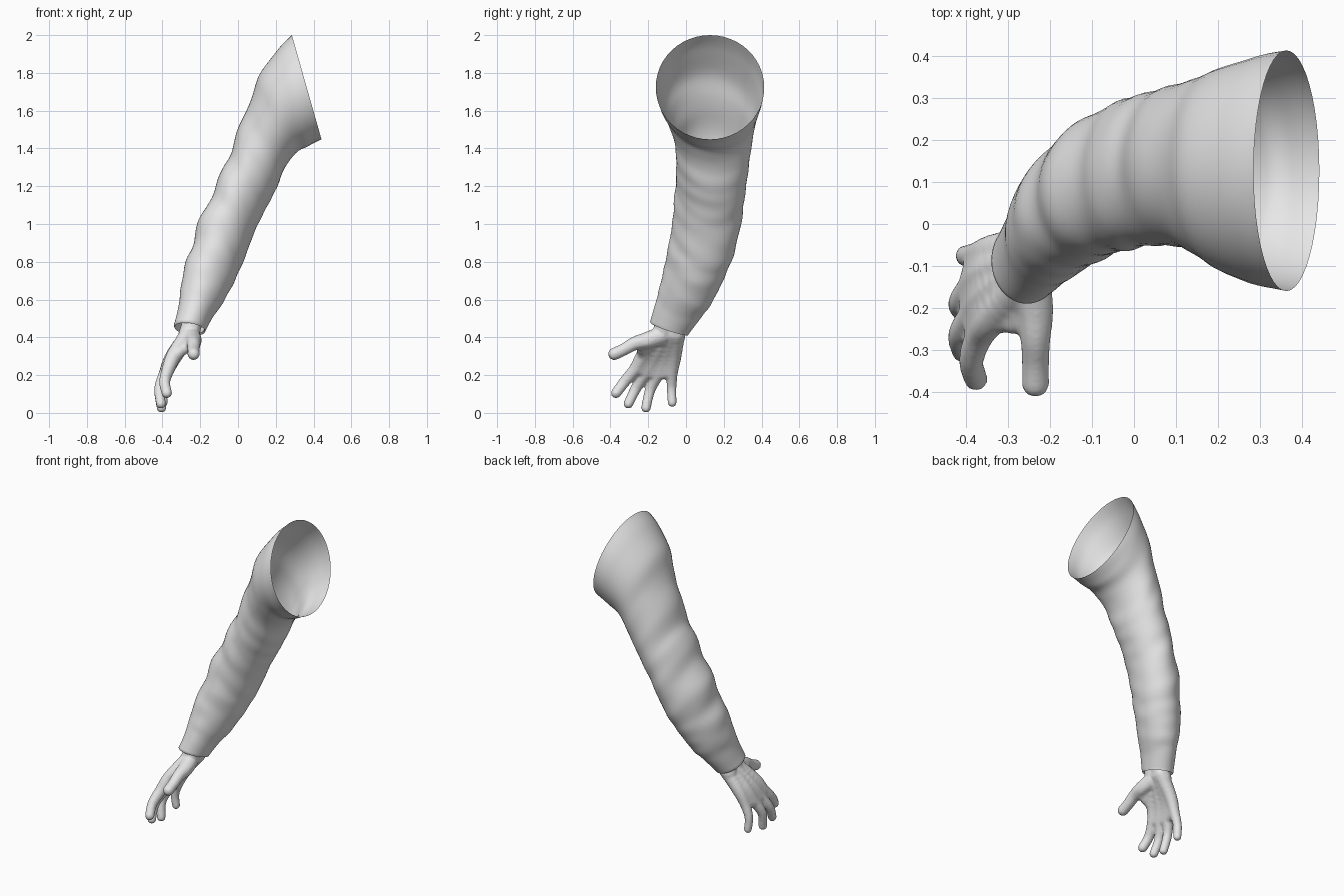
import bpy, bmesh, math
from mathutils import Vector, Matrix, noise

if "Cube" in bpy.data.objects:
    bpy.data.objects.remove(bpy.data.objects["Cube"])

grey = bpy.data.materials.new("light grey")
grey.diffuse_color = (0.8, 0.8, 0.8, 1)
grey.use_nodes = True
grey.node_tree.nodes["Principled BSDF"].inputs["Base Color"].default_value = grey.diffuse_color


def make_object(name, bm):
    mesh = bpy.data.meshes.new(name)
    for f in bm.faces:
        f.smooth = True
    bm.to_mesh(mesh)
    bm.free()
    mesh.materials.append(grey)
    ob = bpy.data.objects.new(name, mesh)
    bpy.context.collection.objects.link(ob)
    return ob


def spline(rows, t):
    """Smooth interpolation through rows of numbers."""
    i = min(int(t), len(rows) - 2)
    f = t - i
    p0, p1 = rows[max(i - 1, 0)], rows[i]
    p2, p3 = rows[i + 1], rows[min(i + 2, len(rows) - 1)]
    return [0.5 * (2 * b + (c - a) * f + (2 * a - 5 * b + 4 * c - d) * f * f
                   + (3 * b - a - 3 * c + d) * f ** 3)
            for a, b, c, d in zip(p0, p1, p2, p3)]


# Sleeve cross-sections: outer x, z, inner x, z, front y, back y
RINGS = [
    (.285, 2.00, .442, 1.448, -.160, .414),
    (.212, 1.925, .375, 1.415, -.145, .400),
    (.112, 1.785, .305, 1.375, -.108, .370),
    (.070, 1.66, .240, 1.280, -.072, .350),
    (.003, 1.51, .200, 1.180, -.053, .332),
    (-.040, 1.37, .152, 1.090, -.050, .318),
    (-.098, 1.26, .105, 1.000, -.058, .304),
    (-.140, 1.13, .065, .900, -.064, .284),
    (-.212, 1.01, .030, .810, -.080, .255),
    (-.240, .88, .000, .740, -.097, .220),
    (-.285, .77, -.040, .660, -.118, .178),
    (-.302, .66, -.085, .575, -.140, .130),
    (-.315, .56, -.130, .515, -.163, .075),
    (-.340, .463, -.170, .440, -.190, .015),
]
SEGS, STEPS = 48, 6
LAST = len(RINGS) - 1


def sleeve_ring(t, scale=1.0):
    lx, lz, rx, rz, y0, y1 = spline(RINGS, t)
    c = Vector(((lx + rx) / 2, (y0 + y1) / 2, (lz + rz) / 2))
    u = Vector(((rx - lx) / 2, 0, (rz - lz) / 2))
    vy = (y1 - y0) / 2
    v = Vector((0, vy, -vy * 0.32 * min(1, t / 8)))
    fade = min(1, t / 4) * min(1, max(0, (LAST - t) / 1.5))
    pts = []
    for j in range(SEGS):
        a = math.tau * j / SEGS
        # soft cloth folds running around the arm
        n = noise.noise(Vector((math.cos(a) * 0.9, math.sin(a) * 0.9, t * 1.3)))
        k = scale * (1 + 0.04 * fade * n)
        pts.append(c + (u * math.cos(a) + v * math.sin(a)) * k)
    return pts


# Sleeve: open at the shoulder, rounded hem turned inward at the cuff
bm = bmesh.new()
loops = [sleeve_ring(i / STEPS) for i in range(LAST * STEPS + 1)]
loops += [[p - Vector((0, 0, .008)) for p in sleeve_ring(LAST, 0.96)],
          sleeve_ring(LAST, 0.88), sleeve_ring(LAST - 0.7, 0.78)]
rows = [[bm.verts.new(p) for p in loop] for loop in loops]
for a, b in zip(rows, rows[1:]):
    for j in range(SEGS):
        k = (j + 1) % SEGS
        bm.faces.new((a[j], b[j], b[k], a[k]))
sleeve = make_object("sleeve", bm)
bpy.context.view_layer.objects.active = sleeve
sleeve.select_set(True)
bpy.ops.object.shade_smooth_by_angle(angle=math.radians(50))

# Hand: tapered chains of x, y, z, radius, fused into one skin
CHAINS = {
    "thumb": [(-.25, -.13, .41, .050), (-.237, -.20, .385, .047), (-.235, -.27, .368, .038),
              (-.235, -.33, .335, .034), (-.235, -.380, .312, .034)],
    "index": [(-.26, -.13, .42, .048), (-.335, -.220, .31, .042), (-.368, -.265, .235, .036),
              (-.388, -.325, .165, .031), (-.377, -.370, .105, .029)],
    "middle": [(-.255, -.10, .42, .048), (-.345, -.165, .30, .042), (-.385, -.215, .21, .035),
               (-.415, -.265, .13, .030), (-.408, -.305, .048, .027)],
    "ring": [(-.25, -.07, .42, .048), (-.345, -.11, .30, .042), (-.39, -.152, .20, .034),
             (-.416, -.19, .12, .029), (-.405, -.212, .027, .027)],
    "little": [(-.25, -.05, .42, .048), (-.333, -.062, .30, .040), (-.375, -.074, .21, .032),
               (-.40, -.076, .13, .027), (-.395, -.073, .055, .025)],
    "wrist_front": [(-.225, -.09, .56, .058), (-.25, -.115, .45, .057), (-.27, -.125, .40, .052)],
    "wrist_back": [(-.225, -.05, .56, .058), (-.25, -.057, .45, .057), (-.27, -.055, .40, .052)],
}
bm = bmesh.new()


def ball(p):
    bmesh.ops.create_icosphere(bm, subdivisions=2, radius=p[3],
                               matrix=Matrix.Translation(p[:3]))


for chain in CHAINS.values():
    count = (len(chain) - 1) * 7
    for i in range(count + 1):
        ball(spline(chain, i / 7))


# Palm: flesh filling the space between neighbouring chains
def fill(first, second, end_a, end_b, thin):
    for i in range(11):
        a = spline(CHAINS[first], end_a * i / 10)
        b = spline(CHAINS[second], end_b * i / 10)
        for s in (.25, .5, .75):
            p = [m + (n - m) * s for m, n in zip(a, b)]
            p[3] *= thin
            ball(p)


fill("index", "middle", 1.95, 1.95, .95)
fill("middle", "ring", 1.95, 1.95, .95)
fill("ring", "little", 1.95, 1.95, .95)
fill("thumb", "index", 1.5, 1.1, .80)

hand = make_object("hand", bm)
fuse = hand.modifiers.new("fuse", 'REMESH')
fuse.mode = 'VOXEL'
fuse.voxel_size = 0.007
fuse.use_smooth_shade = True
soften = hand.modifiers.new("soften", 'SMOOTH')
soften.factor = 0.5
soften.iterations = 8
